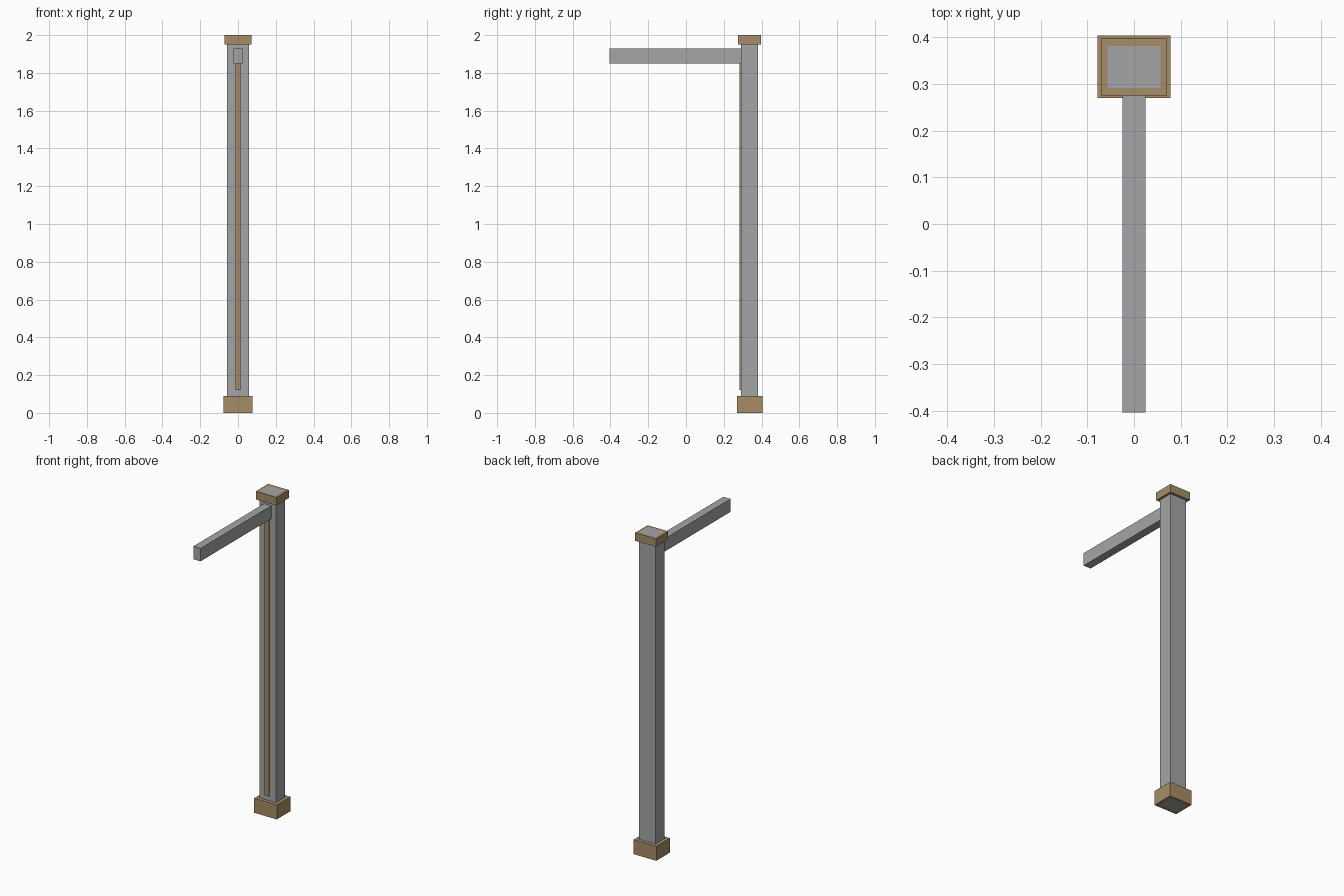
import bpy
import bmesh

if "Cube" in bpy.data.objects:
    bpy.data.objects.remove(bpy.data.objects["Cube"], do_unlink=True)


def make_material(name, color):
    mat = bpy.data.materials.new(name)
    mat.use_nodes = True
    mat.diffuse_color = (*color, 1)
    mat.node_tree.nodes["Principled BSDF"].inputs["Base Color"].default_value = (*color, 1)
    return mat


grey = make_material("grey metal", (0.37, 0.375, 0.38))
tan = make_material("tan trim", (0.39, 0.265, 0.135))


def make_object(name, bm, mat):
    bmesh.ops.recalc_face_normals(bm, faces=bm.faces)
    mesh = bpy.data.meshes.new(name)
    bm.to_mesh(mesh)
    bm.free()
    mesh.materials.append(mat)
    obj = bpy.data.objects.new(name, mesh)
    bpy.context.collection.objects.link(obj)
    return obj


def box(name, half_x, y0, y1, z0, z1, mat):
    bm = bmesh.new()
    bmesh.ops.create_cube(bm, size=1)
    for v in bm.verts:
        v.co.x *= 2 * half_x
        v.co.y = y0 if v.co.y < 0 else y1
        v.co.z = z0 if v.co.z < 0 else z1
    return make_object(name, bm, mat)


POST_X, POST_Y, POST_MID = 0.057, 0.045, 0.337


def collar(name, half_x, half_y, z0, z1):
    """Rectangular ring wrapped around the post, flush with its end."""
    bm = bmesh.new()
    loops = []
    for hx, hy, z in ((half_x, half_y, z0), (half_x, half_y, z1),
                      (POST_X, POST_Y, z1), (POST_X, POST_Y, z0)):
        loops.append([bm.verts.new((sx * hx, POST_MID + sy * hy, z))
                      for sx, sy in ((-1, -1), (1, -1), (1, 1), (-1, 1))])
    for a, b in zip(loops, loops[1:] + loops[:1]):
        for i in range(4):
            j = (i + 1) % 4
            bm.faces.new((a[i], a[j], b[j], b[i]))
    return make_object(name, bm, tan)


# Upright post with its collars
front = POST_MID - POST_Y
box("post", POST_X, front, POST_MID + POST_Y, 0, 2, grey)
collar("base_collar", 0.078, 0.067, 0, 0.09)
collar("top_collar", 0.071, 0.061, 1.95, 2)

# Trim strip on the front, and the arm reaching forward
box("front_strip", 0.014, front - 0.009, front, 0.12, 1.85, tan)
box("arm", 0.025, -0.404, front, 1.85, 1.93, grey)
